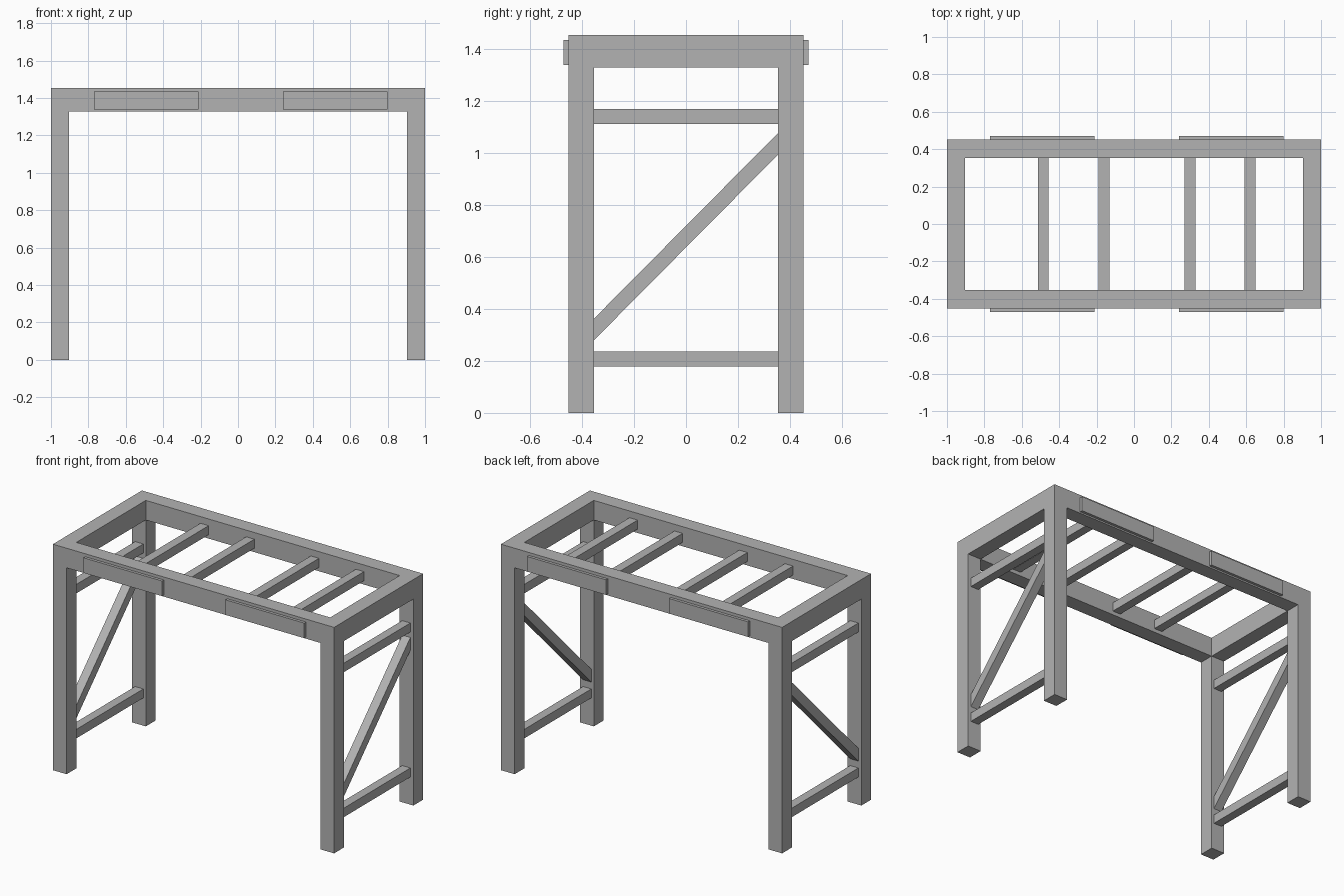
import bpy
import bmesh
from mathutils import Vector

cube = bpy.data.objects.get("Cube")
if cube:
    bpy.data.objects.remove(cube, do_unlink=True)

GREY = (0.45, 0.45, 0.45, 1.0)
grey = bpy.data.materials.new("plain grey")
grey.use_nodes = True
grey.diffuse_color = GREY
grey.node_tree.nodes["Principled BSDF"].inputs["Base Color"].default_value = GREY

HALF_X, HALF_Y = 1.0, 0.452     # outer half sizes
IN_X, IN_Y = 0.903, 0.353       # inner half sizes
BEAM_LOW, TOP = 1.327, 1.453
BAR = 0.058                     # square bar thickness
SIDE_X = 0.95                   # centre line of the side bars


def finish(name, bm):
    bmesh.ops.recalc_face_normals(bm, faces=bm.faces)
    mesh = bpy.data.meshes.new(name)
    bm.to_mesh(mesh)
    bm.free()
    mesh.materials.append(grey)
    obj = bpy.data.objects.new(name, mesh)
    bpy.context.collection.objects.link(obj)
    return obj


def box(name, low, high):
    low, high = Vector(low), Vector(high)
    bm = bmesh.new()
    bmesh.ops.create_cube(bm, size=1)
    for v in bm.verts:
        v.co = (low + high) / 2 + v.co * (high - low)
    return finish(name, bm)


# Top ring and four legs as one continuous frame
bm = bmesh.new()
bmesh.ops.create_grid(bm, x_segments=3, y_segments=3, size=1)
for v in bm.verts:
    x, y = v.co.x, v.co.y
    v.co.x = (HALF_X if abs(x) > 0.5 else IN_X) * (1 if x > 0 else -1)
    v.co.y = (HALF_Y if abs(y) > 0.5 else IN_Y) * (1 if y > 0 else -1)
    v.co.z = BEAM_LOW
centre = [f for f in bm.faces if f.calc_center_median().length < BEAM_LOW + 0.01]
bmesh.ops.delete(bm, geom=centre, context='FACES')
corners = [f for f in bm.faces
           if abs(f.calc_center_median().x) > IN_X and abs(f.calc_center_median().y) > IN_Y]
raised = bmesh.ops.extrude_face_region(bm, geom=bm.faces[:], use_keep_orig=True)["geom"]
for v in raised:
    if isinstance(v, bmesh.types.BMVert):
        v.co.z = TOP
for face in bmesh.ops.extrude_discrete_faces(bm, faces=corners)["faces"]:
    for v in face.verts:
        v.co.z = 0
finish("frame", bm)

# Rungs across the top
for i, x in enumerate((-0.485, -0.16, 0.30, 0.62)):
    box(f"top_rung_{i + 1}", (x - BAR / 2, -IN_Y, 1.352), (x + BAR / 2, IN_Y, 1.41))

# Rails and diagonal brace on each end
for side, sign in (("left", 1), ("right", -1)):
    x0, x1 = sign * SIDE_X - BAR / 2, sign * SIDE_X + BAR / 2
    for level, z in (("lower", 0.178), ("upper", 1.11)):
        box(f"{side}_{level}_rail", (x0, -IN_Y, z), (x1, IN_Y, z + BAR))
    brace = box(f"{side}_brace", (x0, -IN_Y, 0.28), (x1, IN_Y, 0.363))
    for v in brace.data.vertices:
        if v.co.y > 0:
            v.co.z += 0.712

# Flat plates on the front and back beams
for face, sign in (("front", -1), ("back", 1)):
    for side, x in (("right", -0.77), ("left", 0.24)):
        y0, y1 = sorted((sign * HALF_Y, sign * 0.47))
        box(f"{face}_{side}_plate", (x, y0, 1.337), (x + 0.56, y1, 1.434))
